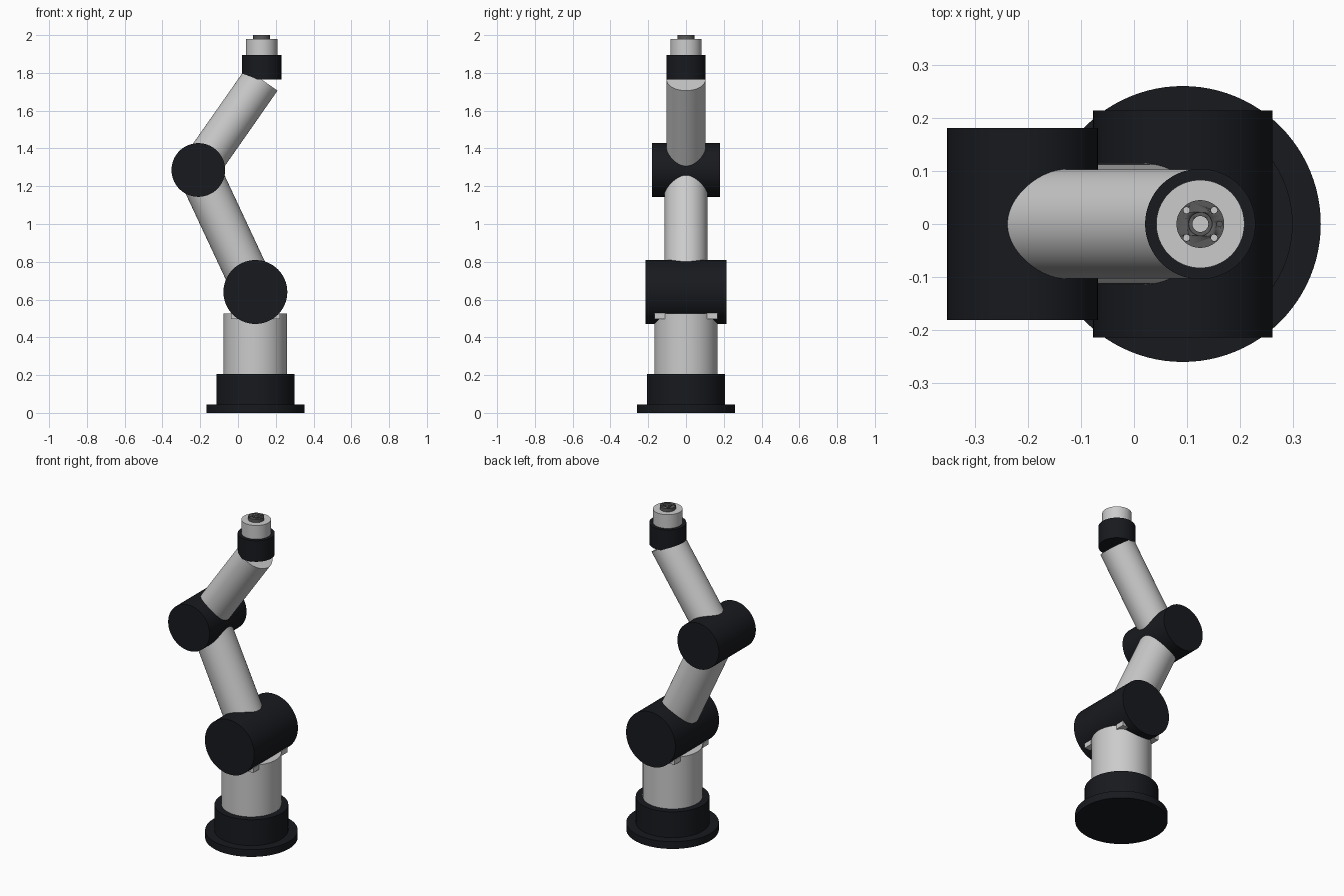
import bpy
from math import radians
from mathutils import Vector

if "Cube" in bpy.data.objects:
    bpy.data.objects.remove(bpy.data.objects["Cube"])


def material(name, color):
    m = bpy.data.materials.new(name)
    m.diffuse_color = (*color, 1)
    m.use_nodes = True
    m.node_tree.nodes["Principled BSDF"].inputs["Base Color"].default_value = m.diffuse_color
    return m


BLACK = material("black_plastic", (0.009, 0.010, 0.013))
STEEL = material("dark_steel", (0.10, 0.10, 0.10))


def rod(name, start, end, radius, mat=None, sides=96):
    """Capped cylinder running between two points."""
    a, b = Vector(start), Vector(end)
    axis = b - a
    bpy.ops.mesh.primitive_cylinder_add(vertices=sides, radius=radius, depth=axis.length)
    ob = bpy.context.object
    ob.name = name
    ob.location = (a + b) / 2
    ob.rotation_mode = 'QUATERNION'
    ob.rotation_quaternion = axis.to_track_quat('Z', 'Y')
    if mat:
        ob.data.materials.append(mat)
    bpy.ops.object.shade_smooth_by_angle(angle=radians(30))
    return ob


def upright(name, x, z0, z1, radius, mat=None, y=0, sides=96):
    return rod(name, (x, y, z0), (x, y, z1), radius, mat, sides)


def box(name, lo, hi):
    bpy.ops.mesh.primitive_cube_add(size=1)
    ob = bpy.context.object
    ob.name = name
    ob.location = [(p + q) / 2 for p, q in zip(lo, hi)]
    ob.scale = [q - p for p, q in zip(lo, hi)]
    return ob


BX, WX = 0.092, 0.125                      # base and wrist axes
shoulder, elbow, wrist = (BX, 0, 0.64), (-0.21, 0, 1.286), (WX, 0, 1.765)

# Base and column
upright("base_flange", BX, 0, 0.045, 0.26, BLACK)
upright("base_housing", BX, 0.045, 0.205, 0.207, BLACK)
upright("column", BX, 0.205, 0.525, 0.168)
for side, label in ((-1, "front"), (1, "back")):
    y0, y1 = sorted((side * 0.11, side * 0.167))
    box(f"{label}_column_tab", (BX - 0.13, y0, 0.498), (BX + 0.13, y1, 0.528))

# Horizontal joint drums
for name, (x, y, z), r, w in (("shoulder_joint", shoulder, 0.169, 0.214),
                              ("elbow_joint", elbow, 0.142, 0.181)):
    rod(name, (x, -w, z), (x, w, z), r, BLACK)

# Arm tubes
rod("upper_arm", shoulder, elbow, 0.114)
rod("forearm", elbow, wrist, 0.103)

# Wrist
upright("wrist_collar", WX, 1.765, 1.895, 0.104, BLACK)
upright("wrist_end", WX, 1.895, 1.98, 0.083)

# Tool flange: stepped centre bore, four bolt holes and a pin hole
flange = upright("tool_flange", WX, 1.978, 2.0, 0.045, STEEL)
holes = [(0, 0, 0.022, 1.993), (0, 0, 0.015, 1.95), (0.036, 0, 0.005, 1.988)]
holes += [(sx * 0.026, sy * 0.026, 0.006, 1.95) for sx in (-1, 1) for sy in (-1, 1)]
for dx, dy, r, bottom in holes:
    cutter = upright("hole_cutter", WX + dx, bottom, 2.03, r, STEEL, dy, 32)
    cutter.hide_render = True
    mod = flange.modifiers.new("hole", 'BOOLEAN')
    mod.operation, mod.solver, mod.object = 'DIFFERENCE', 'EXACT', cutter
    bpy.context.view_layer.objects.active = flange
    bpy.ops.object.modifier_apply(modifier=mod.name)
    bpy.data.objects.remove(cutter)
